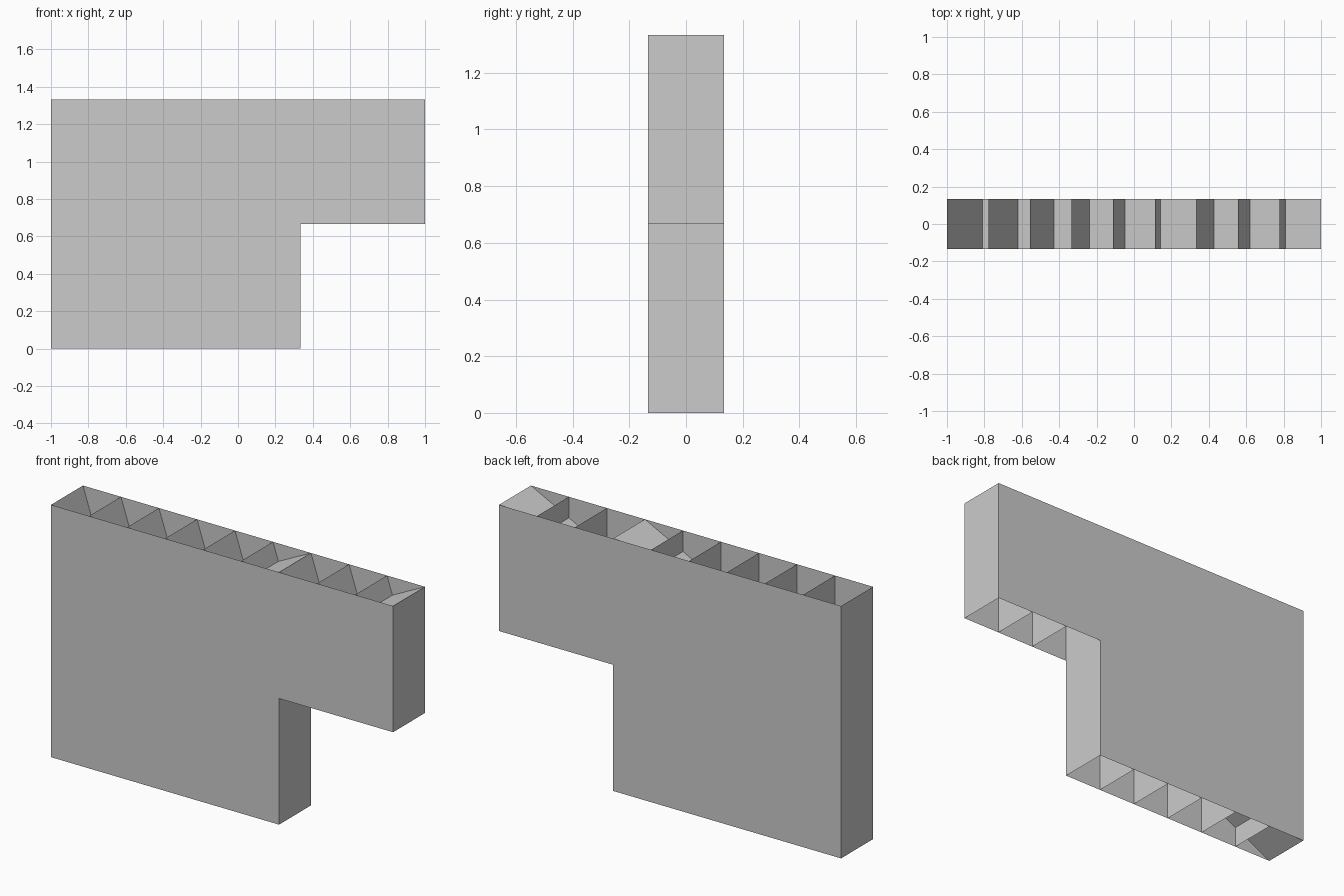
import bpy

if "Cube" in bpy.data.objects:
    bpy.data.objects.remove(bpy.data.objects["Cube"])

T = 0.4 / 3          # half thickness
U = 2 / 3            # square module
C = U / 3            # rib spacing
H = 2 * U            # full height
STEP = 1 / 3         # x of the notch


def add_mesh(name, verts, faces):
    mesh = bpy.data.meshes.new(name)
    mesh.from_pydata(verts, [], faces)
    mesh.update()
    obj = bpy.data.objects.new(name, mesh)
    bpy.context.collection.objects.link(obj)
    return obj


def sheets(name, lines):
    """One thin sheet through the thickness for each (x, z)-(x, z) line."""
    verts, faces = [], []
    for (x1, z1), (x2, z2) in lines:
        n = len(verts)
        verts += [(x1, -T, z1), (x1, T, z1), (x2, T, z2), (x2, -T, z2)]
        faces.append((n, n + 1, n + 2, n + 3))
    return add_mesh(name, verts, faces)


# L-shaped front and back panels
outline = [(-1, 0), (STEP, 0), (STEP, U), (1, U), (1, H), (-1, H)]
add_mesh("front_panel", [(x, -T, z) for x, z in outline], [tuple(range(6))])
add_mesh("back_panel", [(x, T, z) for x, z in outline], [tuple(reversed(range(6)))])

# Closed vertical ends; the top and undersides stay open
sheets("end_walls", [((-1, 0), (-1, H)), ((STEP, U), (STEP, 0)), ((1, U), (1, H))])

# Upright ribs at every cell
cell = [-1 + C * i for i in range(10)]
sheets("upright_ribs",
       [((cell[i], 0 if i < 6 else U), (cell[i], H)) for i in range(1, 9)])

# Steep slanted ribs, one per cell in each row
sheets("steep_ribs",
       [((cell[i], H), (cell[i + 1], U)) for i in range(9)] +
       [((cell[i], U), (cell[i + 1], 0)) for i in range(6)])

# Shallow diagonal braces
sheets("diagonal_braces", [((-1, 0), (STEP, U)),
                           ((-1, U), (STEP, H)),
                           ((-STEP, U), (1, H))])
